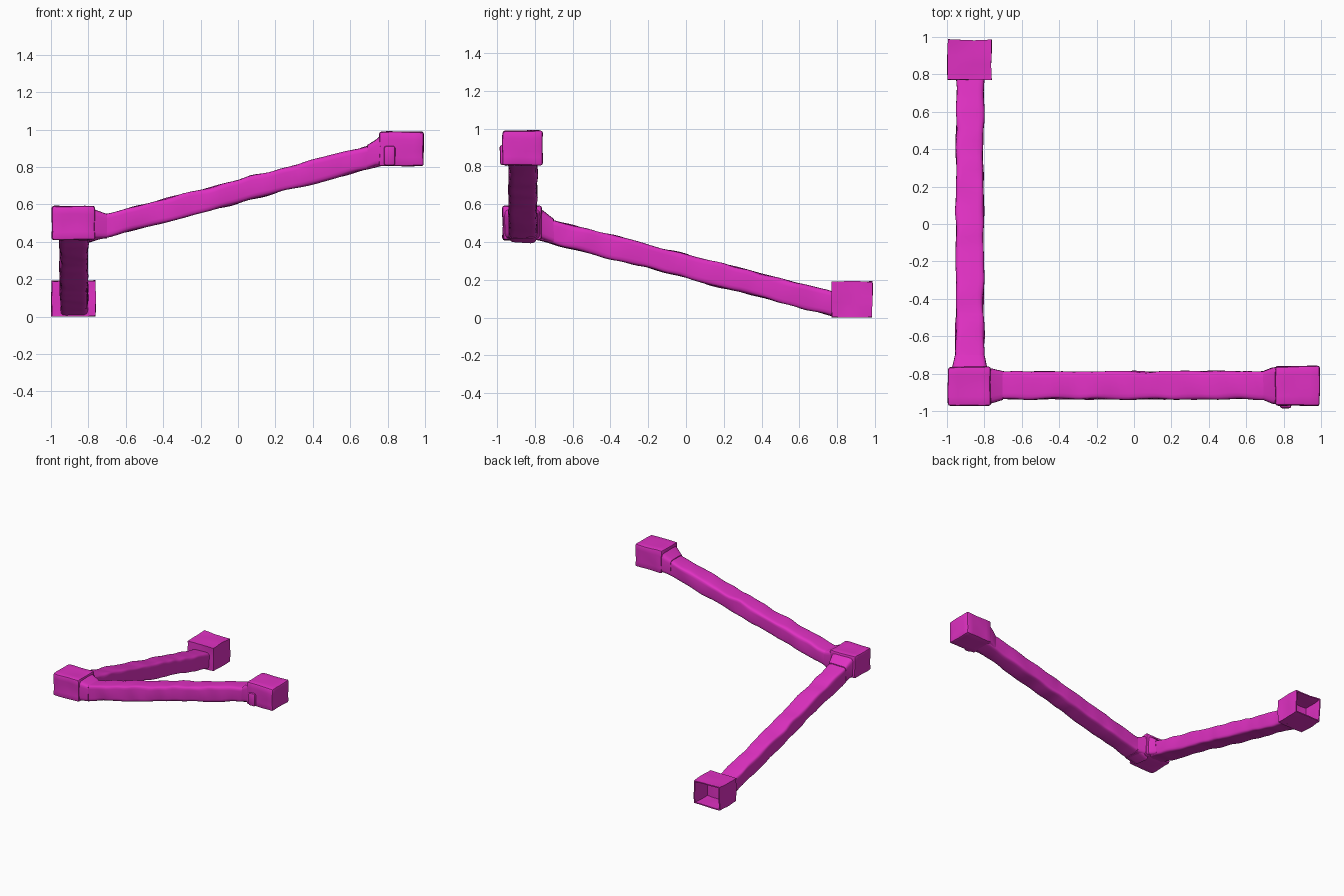
import bpy, bmesh, math
from mathutils import Vector, noise

cube = bpy.data.objects.get("Cube")
if cube:
    bpy.data.objects.remove(cube)

magenta = bpy.data.materials.new("magenta")
magenta.use_nodes = True
colour = (0.74, 0.03, 0.54, 1)
magenta.diffuse_color = colour
magenta.node_tree.nodes["Principled BSDF"].inputs["Base Color"].default_value = colour


def finish(name, bm, rough):
    """Roughen the surface a little, shade it smooth and add it to the scene."""
    bmesh.ops.recalc_face_normals(bm, faces=bm.faces)
    for v in bm.verts:
        v.co += rough * noise.noise_vector(v.co * 9)
        v.co.z = max(v.co.z, 0)
    mesh = bpy.data.meshes.new(name)
    bm.to_mesh(mesh)
    bm.free()
    mesh.materials.append(magenta)
    obj = bpy.data.objects.new(name, mesh)
    bpy.context.collection.objects.link(obj)
    mesh.shade_smooth()
    mesh.set_sharp_from_angle(angle=math.radians(40))
    return obj


def block(name, low, high, hollow=False, rough=0.006):
    low, high = Vector(low), Vector(high)
    bm = bmesh.new()
    bmesh.ops.create_cube(bm, size=1)
    for v in bm.verts:
        v.co = [(a + b) / 2 + c * (b - a) for a, b, c in zip(low, high, v.co)]
    back = max(bm.faces, key=lambda f: f.calc_center_median().y)
    outer = [e for e in bm.edges]
    if hollow:
        # Thin-walled opening in the back face
        bmesh.ops.inset_region(bm, faces=[back], thickness=0.012)
        pushed = bmesh.ops.extrude_discrete_faces(bm, faces=[back])["faces"]
        for v in pushed[0].verts:
            v.co.y -= 0.16
    else:
        bmesh.ops.bevel(bm, geom=outer, offset=0.012, segments=2,
                        affect='EDGES', profile=0.5)
    long_edges = [e for e in bm.edges if e.calc_length() > 0.1]
    bmesh.ops.subdivide_edges(bm, edges=long_edges, cuts=4, use_grid_fill=True)
    return finish(name, bm, rough)


def loft(name, stations, along, rough):
    """Rounded rectangular tube through (position, side, z, width, height)."""
    bm = bmesh.new()
    rings = []
    for pos, side, z, w, h in stations:
        ring = []
        for i in range(20):
            a = math.tau * (i + 0.5) / 20
            c, s = math.cos(a), math.sin(a)
            u = math.copysign(abs(c) ** 0.3, c) * w / 2
            t = math.copysign(abs(s) ** 0.3, s) * h / 2
            ring.append(bm.verts.new((pos, side + u, z + t) if along == 'X'
                                     else (side + u, pos, z + t)))
        rings.append(ring)
    for a, b in zip(rings, rings[1:]):
        for i in range(20):
            j = (i + 1) % 20
            bm.faces.new((a[i], a[j], b[j], b[i]))
    bm.faces.new(rings[0])
    bm.faces.new(rings[-1])
    return finish(name, bm, rough)


def arm(name, along, side, z_start, z_end):
    steps = 50
    stations = []
    for k in range(steps + 1):
        t = k / steps
        stations.append((-0.8 + 1.6 * t, side, z_start + (z_end - z_start) * t,
                         0.15, 0.128))
    loft(name, stations, along, 0.009)


# Three end and corner blocks
block("corner_block", (-0.995, -0.97, 0.41), (-0.765, -0.765, 0.59))
block("upper_block", (0.755, -0.97, 0.805), (0.993, -0.76, 0.99))
block("lower_block", (-0.997, 0.77, 0.002), (-0.762, 0.985, 0.19), hollow=True, rough=0.008)

# Two sloping arms
arm("side_arm", 'X', -0.863, 0.46, 0.877)
arm("back_arm", 'Y', -0.878, 0.477, 0.066)

# Flared collars where the arms leave the blocks
loft("corner_side_collar", [(-0.79, -0.866, 0.498, 0.2, 0.175),
                            (-0.76, -0.866, 0.492, 0.185, 0.155),
                            (-0.70, -0.864, 0.484, 0.155, 0.13)], 'X', 0.004)
loft("corner_back_collar", [(-0.79, -0.88, 0.498, 0.22, 0.175),
                            (-0.76, -0.879, 0.49, 0.185, 0.155),
                            (-0.70, -0.878, 0.457, 0.155, 0.13)], 'Y', 0.004)
loft("upper_collar", [(0.69, -0.863, 0.852, 0.152, 0.13),
                      (0.735, -0.864, 0.876, 0.19, 0.14),
                      (0.78, -0.865, 0.895, 0.205, 0.175)], 'X', 0.004)

# Small tab on the front of the upper block
block("front_tab", (0.78, -0.985, 0.807), (0.84, -0.94, 0.912), rough=0.002)
